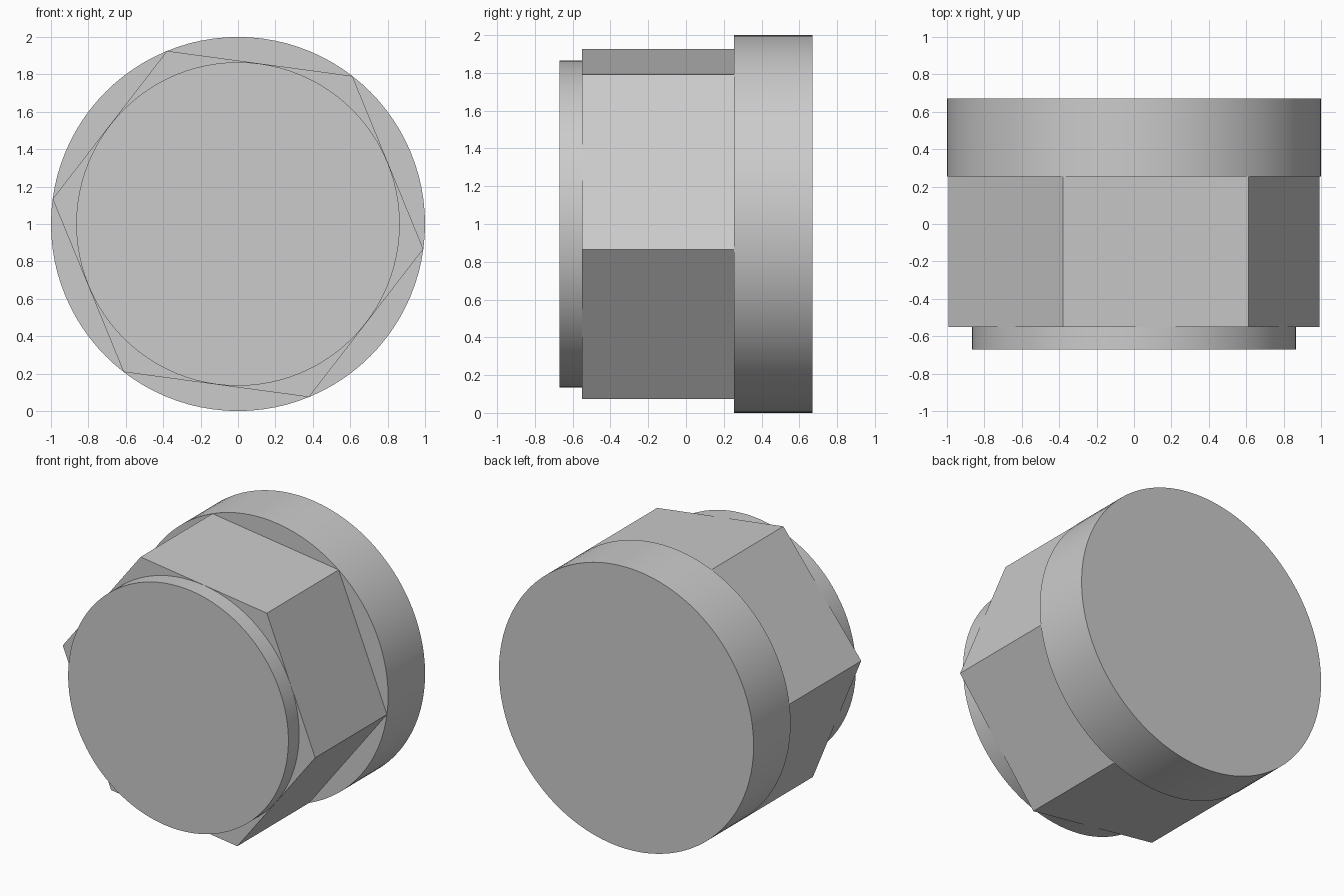
import bpy
import math
from mathutils import Matrix

if "Cube" in bpy.data.objects:
    bpy.data.objects.remove(bpy.data.objects["Cube"])


def prism(name, sides, radius, y0, y1, turn=0.0, smooth=False):
    """Solid prism along y, centred on z = 1, with a corner at angle `turn` in xz."""
    mesh = bpy.data.meshes.new(name)
    ring = [(radius * math.cos(turn + 2 * math.pi * i / sides),
             1 + radius * math.sin(turn + 2 * math.pi * i / sides))
            for i in range(sides)]
    verts = [(x, y, z) for y in (y0, y1) for x, z in ring]
    faces = [tuple(range(sides)), tuple(reversed(range(sides, 2 * sides)))]
    for i in range(sides):
        j = (i + 1) % sides
        faces.append((j, i, sides + i, sides + j))
    mesh.from_pydata(verts, [], faces)
    obj = bpy.data.objects.new(name, mesh)
    bpy.context.collection.objects.link(obj)
    if smooth:
        bpy.ops.object.select_all(action='DESELECT')
        obj.select_set(True)
        bpy.context.view_layer.objects.active = obj
        bpy.ops.object.shade_smooth_by_angle(angle=math.radians(30))
    return obj


# Round boss on the front
prism("front_boss", 96, 0.865, -0.67, -0.55, smooth=True)
# Hexagonal body, slightly turned
prism("hex_body", 6, 1.0, -0.55, 0.255, turn=math.radians(-7.7))
# Wide round flange at the back
prism("back_flange", 96, 1.0, 0.255, 0.67, smooth=True)
